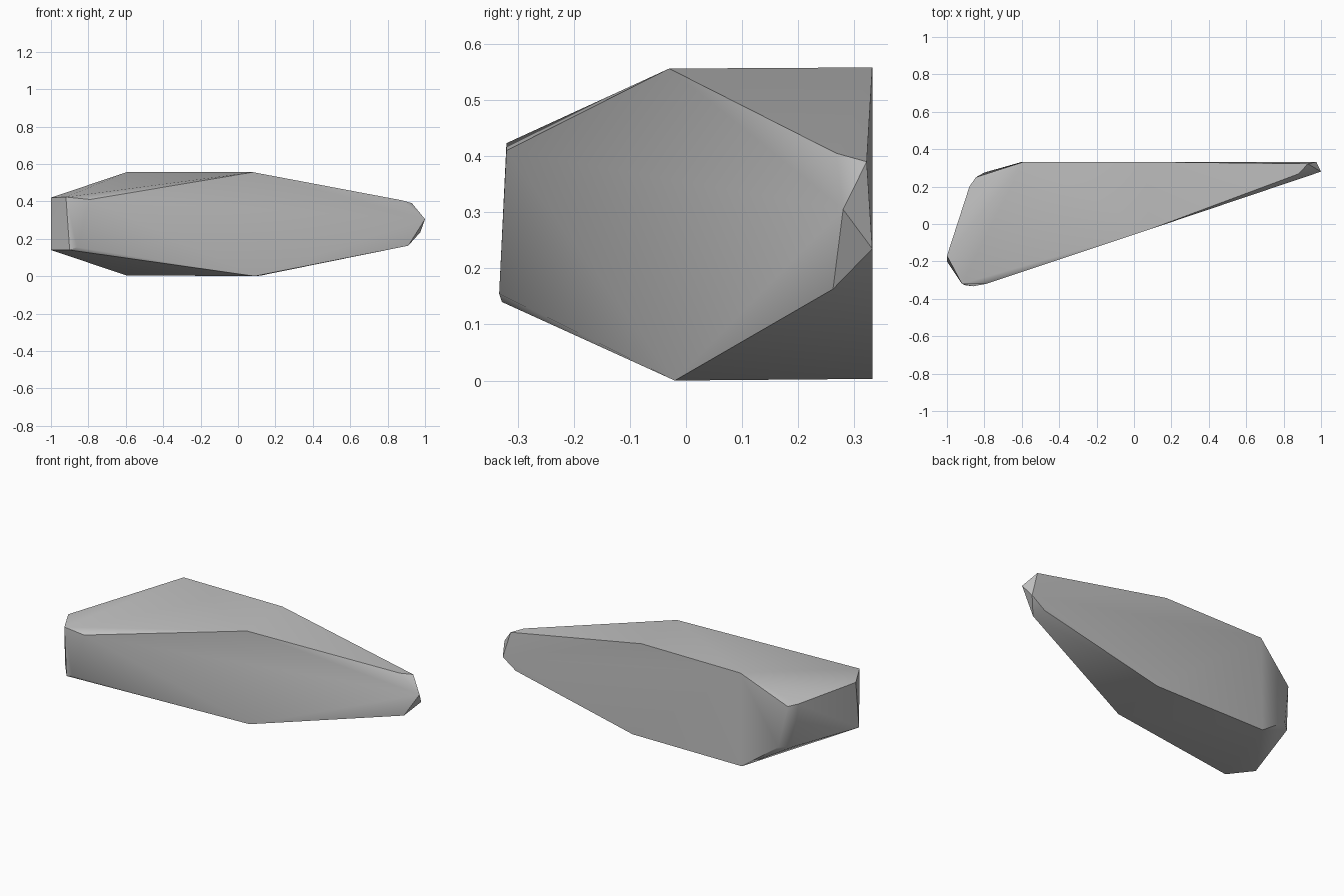
import bpy
import bmesh
import math

default_cube = bpy.data.objects.get("Cube")
if default_cube:
    bpy.data.objects.remove(default_cube, do_unlink=True)


def make_material(name, value):
    material = bpy.data.materials.new(name)
    material.use_nodes = True
    colour = (value, value, value, 1.0)
    material.diffuse_color = colour
    material.node_tree.nodes["Principled BSDF"].inputs["Base Color"].default_value = colour
    return material


def make_faceted_solid(name, corner_groups, material):
    """Wrap all corners in a convex skin and merge the coplanar triangles."""
    mesh = bpy.data.meshes.new(name)
    bm = bmesh.new()
    for group in corner_groups:
        for corner in group:
            bm.verts.new(corner)
    hull = bmesh.ops.convex_hull(bm, input=bm.verts[:])
    loose = [v for v in hull["geom_interior"] if isinstance(v, bmesh.types.BMVert)]
    bmesh.ops.delete(bm, geom=loose, context="VERTS")
    bmesh.ops.dissolve_limit(bm, angle_limit=math.radians(1.0),
                             verts=bm.verts[:], edges=bm.edges[:])
    bmesh.ops.recalc_face_normals(bm, faces=bm.faces[:])
    bm.to_mesh(mesh)
    bm.free()
    mesh.materials.append(material)
    solid = bpy.data.objects.new(name, mesh)
    bpy.context.collection.objects.link(solid)
    return solid


# Widest section: upper and lower ridges, and the flat back
middle = [(0.08, -0.03, 0.556), (0.09, -0.02, 0.0),
          (0.06, 0.332, 0.558), (0.12, 0.332, 0.003),
          (-0.59, 0.332, 0.558), (-0.6, 0.332, 0.005)]

# Blunt end, with a rounded back corner
blunt_end = [(-0.79, -0.32, 0.41), (-0.92, -0.32, 0.423),
             (-1.0, -0.17, 0.42), (-0.88, 0.2, 0.4), (-0.845, 0.25, 0.395),
             (-0.86, -0.333, 0.155), (-0.9, -0.328, 0.14),
             (-1.0, -0.2, 0.14), (-0.86, 0.22, 0.148), (-0.8, 0.275, 0.15)]

# Pointed end with its chipped facets
tip = [(0.88, 0.268, 0.405), (0.93, 0.322, 0.39),
       (1.0, 0.28, 0.305), (0.975, 0.332, 0.235),
       (0.91, 0.262, 0.163), (0.89, 0.332, 0.175)]

stone = make_faceted_solid("stone_shard", (middle, blunt_end, tip),
                           make_material("stone_grey", 0.53))

# Soften shallow creases only
bpy.ops.object.select_all(action="DESELECT")
stone.select_set(True)
bpy.context.view_layer.objects.active = stone
bpy.ops.object.shade_smooth_by_angle(angle=math.radians(40))
